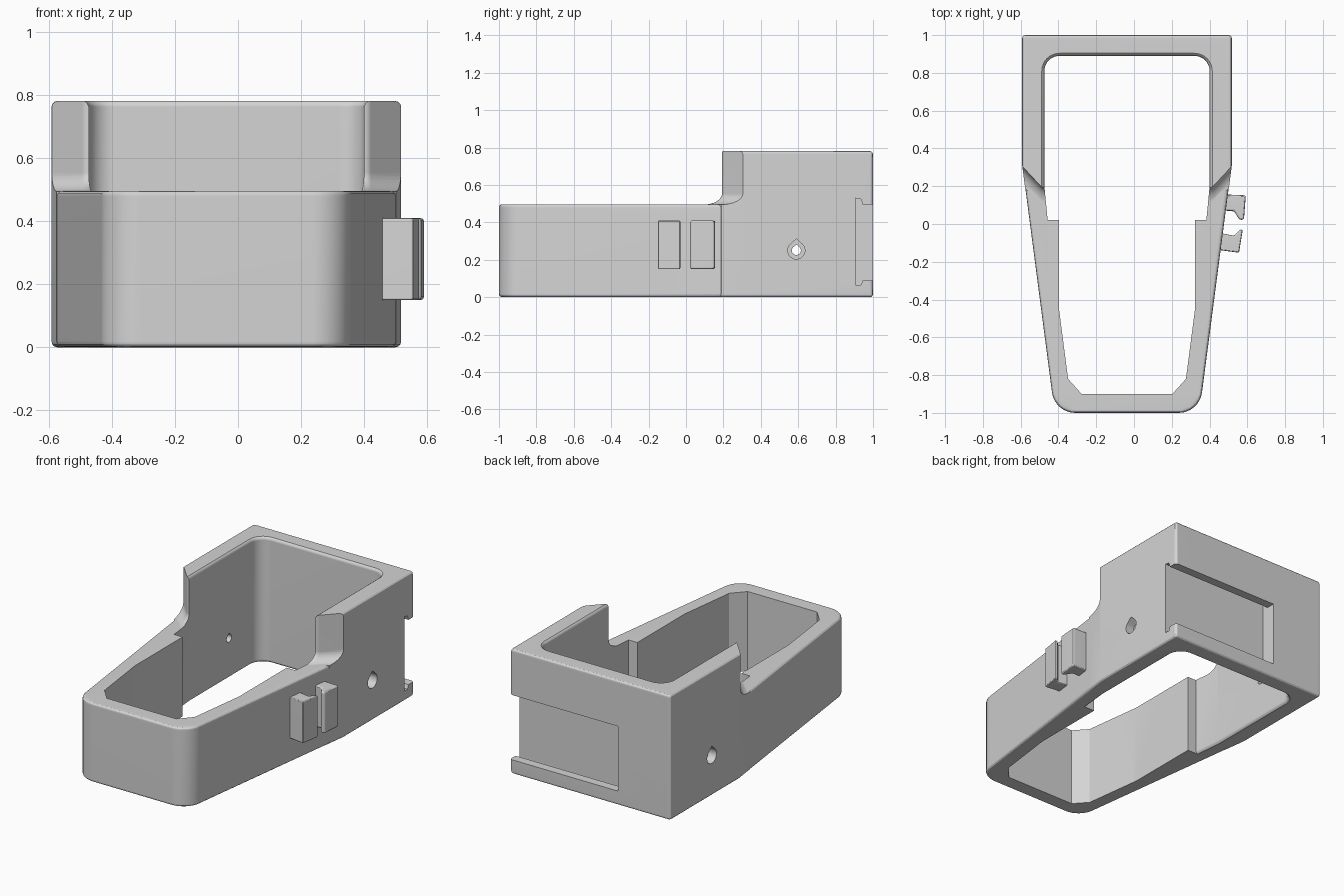
import bpy, bmesh, math
from mathutils import Vector, Matrix

if "Cube" in bpy.data.objects:
    bpy.data.objects.remove(bpy.data.objects["Cube"])

CX = -0.037  # middle of the symmetric shell
gray = bpy.data.materials.new("light_gray")
gray.diffuse_color = (0.66, 0.66, 0.66, 1)
gray.use_nodes = True
gray.node_tree.nodes["Principled BSDF"].inputs["Base Color"].default_value = gray.diffuse_color


def loft(name, rings):
    """Closed solid through matching rings of 3D points."""
    bm = bmesh.new()
    vs = [[bm.verts.new(p) for p in r] for r in rings]
    n = len(vs[0])
    for a, b in zip(vs, vs[1:]):
        for i in range(n):
            j = (i + 1) % n
            bm.faces.new((a[i], a[j], b[j], b[i]))
    bm.faces.new(vs[0][::-1])
    bm.faces.new(vs[-1])
    bmesh.ops.recalc_face_normals(bm, faces=bm.faces)
    me = bpy.data.meshes.new(name)
    bm.to_mesh(me)
    bm.free()
    me.materials.append(gray)
    ob = bpy.data.objects.new(name, me)
    bpy.context.collection.objects.link(ob)
    return ob


def prism(name, pts, z0, z1):
    return loft(name, [[(x, y, z) for x, y in pts] for z in (z0, z1)])


def x_prism(name, pts, x0, x1):
    return loft(name, [[(x, y, z) for y, z in pts] for x in (x0, x1)])


def activate(ob):
    bpy.ops.object.select_all(action='DESELECT')
    ob.select_set(True)
    bpy.context.view_layer.objects.active = ob


def triangulate(ob):
    bm = bmesh.new()
    bm.from_mesh(ob.data)
    bmesh.ops.triangulate(bm, faces=bm.faces)
    bm.to_mesh(ob.data)
    bm.free()


def combine(ob, other, operation='DIFFERENCE'):
    triangulate(ob)
    triangulate(other)
    activate(ob)
    before = len(ob.data.vertices)
    for solver in ('MANIFOLD', 'EXACT'):
        m = ob.modifiers.new("combine", 'BOOLEAN')
        m.operation, m.solver, m.object = operation, solver, other
        try:
            bpy.ops.object.modifier_apply(modifier=m.name)
        except RuntimeError:
            ob.modifiers.clear()
        if len(ob.data.vertices) != before:
            break
    bpy.data.objects.remove(other, do_unlink=True)


def bevel(ob, width, segments=3):
    activate(ob)
    m = ob.modifiers.new("round", 'BEVEL')
    m.width, m.segments = width, segments
    m.limit_method, m.angle_limit = 'ANGLE', math.radians(35)
    bpy.ops.object.modifier_apply(modifier=m.name)


def smooth(ob):
    activate(ob)
    bpy.ops.object.shade_smooth_by_angle(angle=math.radians(28))
    m = ob.modifiers.new("flat_shading_on_large_faces", 'WEIGHTED_NORMAL')
    m.keep_sharp = True


def fillet(prev, corner, nxt, r, steps=8):
    """Arc points that round a 2D corner."""
    p, c, n = Vector(prev), Vector(corner), Vector(nxt)
    u, v = (p - c).normalized(), (n - c).normalized()
    half = u.angle(v) / 2
    centre = c + (u + v).normalized() * r / math.sin(half)
    t = r / math.tan(half)
    a, b = c + u * t - centre, c + v * t - centre
    ang = a.angle_signed(b)
    return [tuple(centre + Matrix.Rotation(-ang * i / steps, 2) @ a) for i in range(steps + 1)]


def both(half):
    """Half outline (dx from the middle, y) mirrored into a closed outline."""
    return [(CX + x, y) for x, y in half] + [(CX - x, y) for x, y in half[::-1]]


def outer(w, back):
    return both([(w, back), (w, 0.31)] + fillet((w, 0.31), (w - 0.171, -1.0), (0, -1.0), 0.125))


# Tall back of the shell: slanted wall ends with a flared foot
shell = prism("holder_body", outer(0.555, 1.0), 0, 0.782)
bevel(shell, 0.018)
foot = [(0.1, -0.5)]
for i in range(9):
    a = math.radians(90 * i / 8)
    foot.append((0.1 * (1 - math.sin(a)), 0.495 + 0.06 * (1 - math.cos(a))))
foot.append((0, 1.0))
slant = [(0.90, 0.675)] + fillet((0.90, 0.675), (0.45, 0.193), (0, 0.193), 0.03, 5)
combine(shell, loft("front_cutter", [
    [(x, y - d, z) for x, y in both([(0.90, -1.5)] + slant)] for d, z in foot]))

# Low tapered front with round corners and rims
low = prism("low_front", outer(0.554, 0.6), 0.0005, 0.497)
bevel(low, 0.018)
combine(shell, low, 'UNION')


# Rear cavity, flared at its top and bottom edges
def rear_outline(d):
    w, y = 0.4375 + d, 0.89 + d
    return both([(w - 0.0175, 0.02), (w, 0.2)] + fillet((w, 0.2), (w, y), (0, y), 0.08 + d))


levels = [(0.03, -0.012), (0.006, 0.006), (0, 0.018), (0, 0.764), (0.006, 0.776), (0.03, 0.794)]
combine(shell, loft("rear_cutter", [[(x, y, z) for x, y in rear_outline(d)] for d, z in levels]))

# Narrower front cavity with chamfered corners
combine(shell, prism("front_cavity_cutter", both(
    [(0.36, 0.1), (0.36, -0.45), (0.312, -0.82), (0.24, -0.9)]), -0.1, 0.9))

# Undercut slide slot in the back, open on the right
combine(shell, x_prism("slot_cutter", [
    (0.905, 0.065), (0.935, 0.065), (0.945, 0.09), (1.1, 0.09),
    (1.1, 0.495), (0.945, 0.495), (0.935, 0.525), (0.905, 0.53)], -0.23, 0.7))


# Teardrop holes through both side walls, wider on the outside
def teardrop(r):
    arc = [math.radians(135 + 270 * i / 20) for i in range(21)]
    return [(0.59 + r * math.cos(a), 0.25 + r * math.sin(a)) for a in arc] + [(0.59, 0.25 + r * 1.35)]


combine(shell, x_prism("hole_cutter", teardrop(0.024), -0.8, 0.8))
for s in (-1, 1):
    combine(shell, x_prism("sink_cutter", teardrop(0.046), CX + s * 0.50, CX + s * 0.7))
smooth(shell)

# Pair of facing hooks on the right wall
hooks = {
    "rear_hook": [(0.46, 0.157), (0.592, 0.152), (0.582, 0.022), (0.558, 0.022),
                  (0.53, 0.068), (0.46, 0.072)],
    "front_hook": [(0.43, -0.135), (0.556, -0.152), (0.576, -0.03), (0.56, -0.03),
                   (0.53, -0.062), (0.44, -0.045)],
}
for name, pts in hooks.items():
    hook = prism(name, pts, 0.15, 0.41)
    bevel(hook, 0.012)
    smooth(hook)
